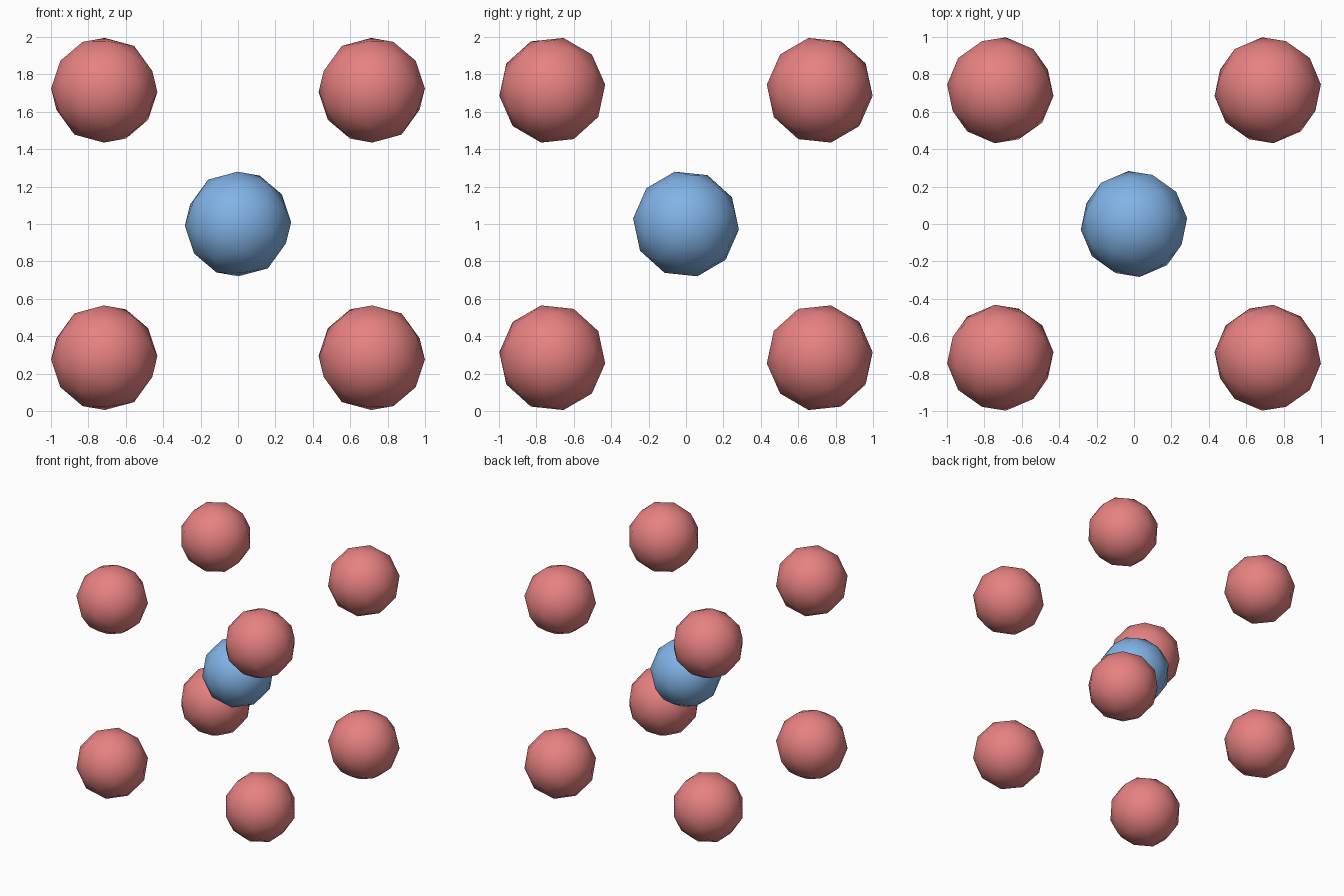
import bpy, bmesh
from math import radians
from mathutils import Matrix, Vector

if "Cube" in bpy.data.objects:
    bpy.data.objects.remove(bpy.data.objects["Cube"])

RADIUS = 0.286
OFFSET = 0.715


def material(name, color):
    mat = bpy.data.materials.new(name)
    mat.diffuse_color = color
    mat.use_nodes = True
    mat.node_tree.nodes["Principled BSDF"].inputs["Base Color"].default_value = mat.diffuse_color
    return mat


RED = material("red", (0.80, 0.22, 0.22, 1))
BLUE = material("blue", (0.22, 0.45, 0.80, 1))

# Slight tilt away from the axis-aligned icosphere
TILT = (Matrix.Rotation(radians(6), 4, 'Z') @ Matrix.Rotation(radians(-6), 4, 'X')
        @ Matrix.Rotation(radians(-7), 4, 'Y') @ Matrix.Rotation(radians(31.72), 4, 'Y'))


def ball(name, centre, mirror, mat):
    bm = bmesh.new()
    bmesh.ops.create_icosphere(bm, subdivisions=2, radius=RADIUS)
    bm.transform(Matrix.Diagonal((*mirror, 1)) @ TILT)
    bmesh.ops.recalc_face_normals(bm, faces=bm.faces)
    for f in bm.faces:
        f.smooth = True
    mesh = bpy.data.meshes.new(name)
    bm.to_mesh(mesh)
    bm.free()
    mesh.materials.append(mat)
    obj = bpy.data.objects.new(name, mesh)
    obj.location = Vector(centre)
    bpy.context.collection.objects.link(obj)


# Centre ball
ball("centre_ball", (0, 0, 1), (1, 1, 1), BLUE)

# Eight corner balls, mirrored into each octant
for sx in (-1, 1):
    for sy in (-1, 1):
        for sz in (-1, 1):
            name = "corner_ball_%s_%s_%s" % (
                "right" if sx > 0 else "left",
                "back" if sy > 0 else "front",
                "top" if sz > 0 else "bottom")
            ball(name, (sx * OFFSET, sy * OFFSET, 1 + sz * OFFSET), (sx, sy, sz), RED)
